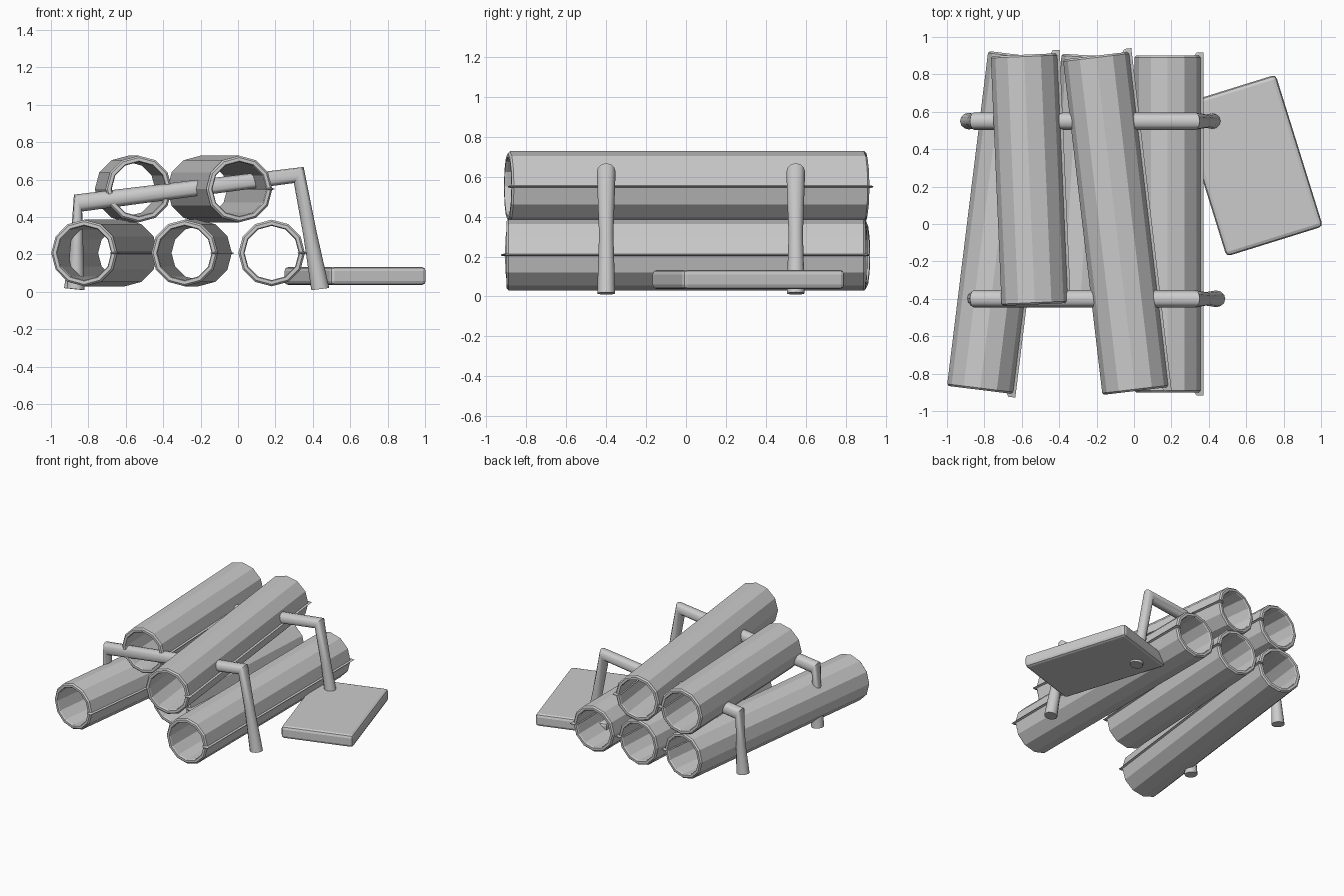
import bpy, bmesh, math
from mathutils import Vector, Matrix

if "Cube" in bpy.data.objects:
    bpy.data.objects.remove(bpy.data.objects["Cube"])

grey = bpy.data.materials.new("plain grey")
grey.diffuse_color = (0.6, 0.6, 0.6, 1)
grey.use_nodes = True
grey.node_tree.nodes["Principled BSDF"].inputs["Base Color"].default_value = grey.diffuse_color

R_OUT, R_IN, SIDES = 0.178, 0.145, 12


def finish(name, bm):
    bmesh.ops.recalc_face_normals(bm, faces=bm.faces)
    mesh = bpy.data.meshes.new(name)
    bm.to_mesh(mesh)
    bm.free()
    mesh.materials.append(grey)
    ob = bpy.data.objects.new(name, mesh)
    bpy.context.collection.objects.link(ob)
    return ob


def bridge(bm, rings, closed=False):
    """Skin a list of vertex rings with quads."""
    pairs = list(zip(rings, rings[1:]))
    if closed:
        pairs.append((rings[-1], rings[0]))
    for a, b in pairs:
        n = len(a)
        for i in range(n):
            j = (i + 1) % n
            bm.faces.new((a[i], a[j], b[j], b[i]))


def pipe(name, front, back, z):
    """Hollow twelve-sided pipe with chamfered rims and a side seam."""
    a, b = Vector((*front, z)), Vector((*back, z))
    half, c = (b - a).length / 2, 0.01
    # closed wall section as (radius, position along the pipe)
    section = [(R_OUT - c, -half), (R_OUT, c - half), (R_OUT, half - c),
               (R_OUT - c, half), (R_IN + c / 2, half), (R_IN, half - c),
               (R_IN, c - half), (R_IN + c / 2, -half)]
    bm = bmesh.new()
    rings = []
    for r, y in section:
        angles = [math.tau * i / SIDES for i in range(SIDES)]
        rings.append([bm.verts.new((r * math.cos(t), y, r * math.sin(t))) for t in angles])
    bridge(bm, rings, closed=True)

    # raised seam along the right side, pointed at both ends
    seam = []
    for y, r0, r1, h in [(-half - 0.018, 0.155, 0.192, 0.004), (-half + 0.01, 0.135, 0.192, 0.009),
                         (half - 0.01, 0.135, 0.192, 0.009), (half + 0.018, 0.155, 0.192, 0.004)]:
        seam.append([bm.verts.new(p) for p in
                     [(r0, y, 0), (0.165, y, -h), (r1, y, 0), (0.165, y, h)]])
    bridge(bm, seam)
    bm.faces.new(seam[0])
    bm.faces.new(seam[-1])

    ob = finish(name, bm)
    d = b - a
    ob.matrix_world = Matrix.Translation((a + b) / 2) @ Matrix.Rotation(math.atan2(-d.x, d.y), 4, 'Z')


def support(name, y, left_foot):
    """Bent rod: two flattened legs joined by a sloping cross bar."""
    bm = bmesh.new()
    # centre x, centre z, ring half-axis vector (x, z), half width in y
    stations = [(left_foot, 0.015, (0.048, -0.005), 0.045),
                (-0.862, 0.24, (0.035, -0.005), 0.033),
                (-0.855, 0.475, (0.022, -0.045), 0.047),
                (0.325, 0.625, (0.026, 0.043), 0.047),
                (0.385, 0.31, (0.036, 0.008), 0.036),
                (0.440, 0.015, (0.048, 0.006), 0.045)]
    rings = []
    for i, (x, z, (ax, az), w) in enumerate(stations):
        s = -1 if i < 3 else 1
        ring = []
        for k in range(12):
            t = math.tau * k / 12
            ring.append(bm.verts.new((x + s * ax * math.cos(t), y + w * math.sin(t),
                                      z + s * az * math.cos(t))))
        rings.append(ring)
    bridge(bm, rings)
    bm.faces.new(rings[0])
    bm.faces.new(rings[-1])
    ob = finish(name, bm)
    bpy.context.view_layer.objects.active = ob
    ob.select_set(True)
    bpy.ops.object.shade_smooth_by_angle(angle=math.radians(40))
    ob.select_set(False)


# stacked pipes
pipe("lower_left_pipe", (-0.823, -0.887), (-0.603, 0.903), 0.208)
pipe("lower_middle_pipe", (-0.286, -0.43), (-0.21, 0.90), 0.208)
pipe("lower_right_pipe", (0.18, -0.90), (0.18, 0.90), 0.208)
pipe("upper_left_pipe", (-0.53, -0.43), (-0.588, 0.905), 0.55)
pipe("upper_middle_pipe", (0.008, -0.893), (-0.203, 0.90), 0.55)

# bent rods through the stack
support("front_support", -0.40, -0.868)
support("back_support", 0.55, -0.882)

# loose slab leaning out to the right
bm = bmesh.new()
bmesh.ops.create_cube(bm, size=1)
bmesh.ops.scale(bm, vec=(0.54, 0.85, 0.096), verts=bm.verts)
bmesh.ops.bevel(bm, geom=bm.edges[:], offset=0.022, segments=2, profile=0.5, affect='EDGES')
slab = finish("slab", bm)
slab.location = (0.626, 0.3125, 0.085)
slab.rotation_euler.z = math.radians(17.3)
